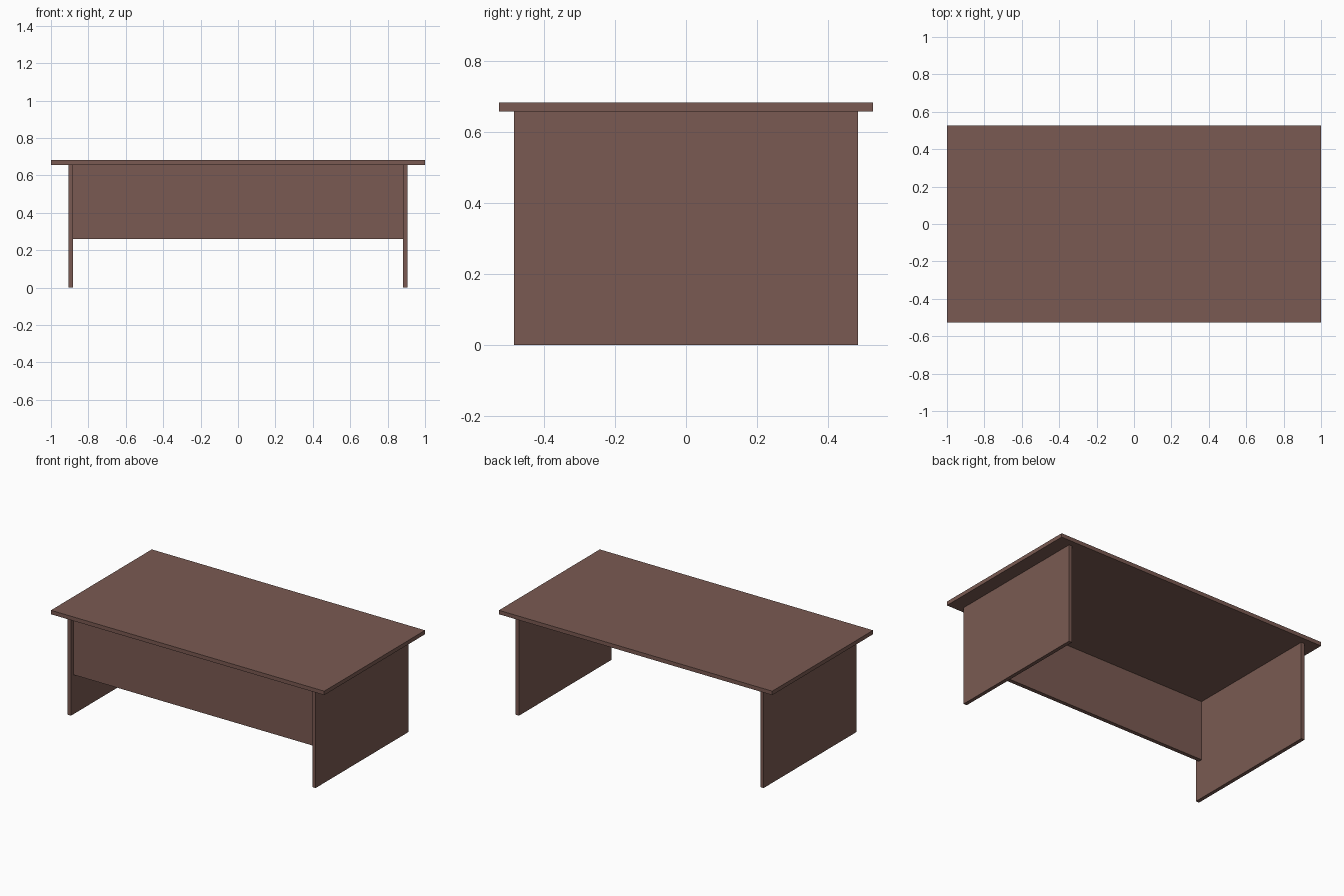
import bpy
import bmesh

if "Cube" in bpy.data.objects:
    bpy.data.objects.remove(bpy.data.objects["Cube"])

wood = bpy.data.materials.new("brown_wood")
wood.diffuse_color = (0.195, 0.102, 0.084, 1.0)
wood.use_nodes = True
wood.node_tree.nodes["Principled BSDF"].inputs["Base Color"].default_value = wood.diffuse_color


def board(name, x, y, z):
    """Flat board spanning the given (min, max) ranges."""
    mesh = bpy.data.meshes.new(name)
    bm = bmesh.new()
    bmesh.ops.create_cube(bm, size=1)
    for v in bm.verts:
        v.co = [lo if c < 0 else hi for c, (lo, hi) in zip(v.co, (x, y, z))]
    bm.to_mesh(mesh)
    bm.free()
    mesh.materials.append(wood)
    obj = bpy.data.objects.new(name, mesh)
    bpy.context.collection.objects.link(obj)
    return obj


LEG_IN, LEG_OUT = 0.883, 0.907
UNDERSIDE = 0.656

# Overhanging desk top
board("desk_top", (-1, 1), (-0.527, 0.527), (UNDERSIDE, 0.682))

# Full-depth slab legs at both ends
board("left_leg", (-LEG_OUT, -LEG_IN), (-0.484, 0.484), (0, UNDERSIDE))
board("right_leg", (LEG_IN, LEG_OUT), (-0.484, 0.484), (0, UNDERSIDE))

# Modesty panel between the legs, set slightly back from their front edges
board("front_panel", (-LEG_IN, LEG_IN), (-0.457, -0.431), (0.26, UNDERSIDE))
